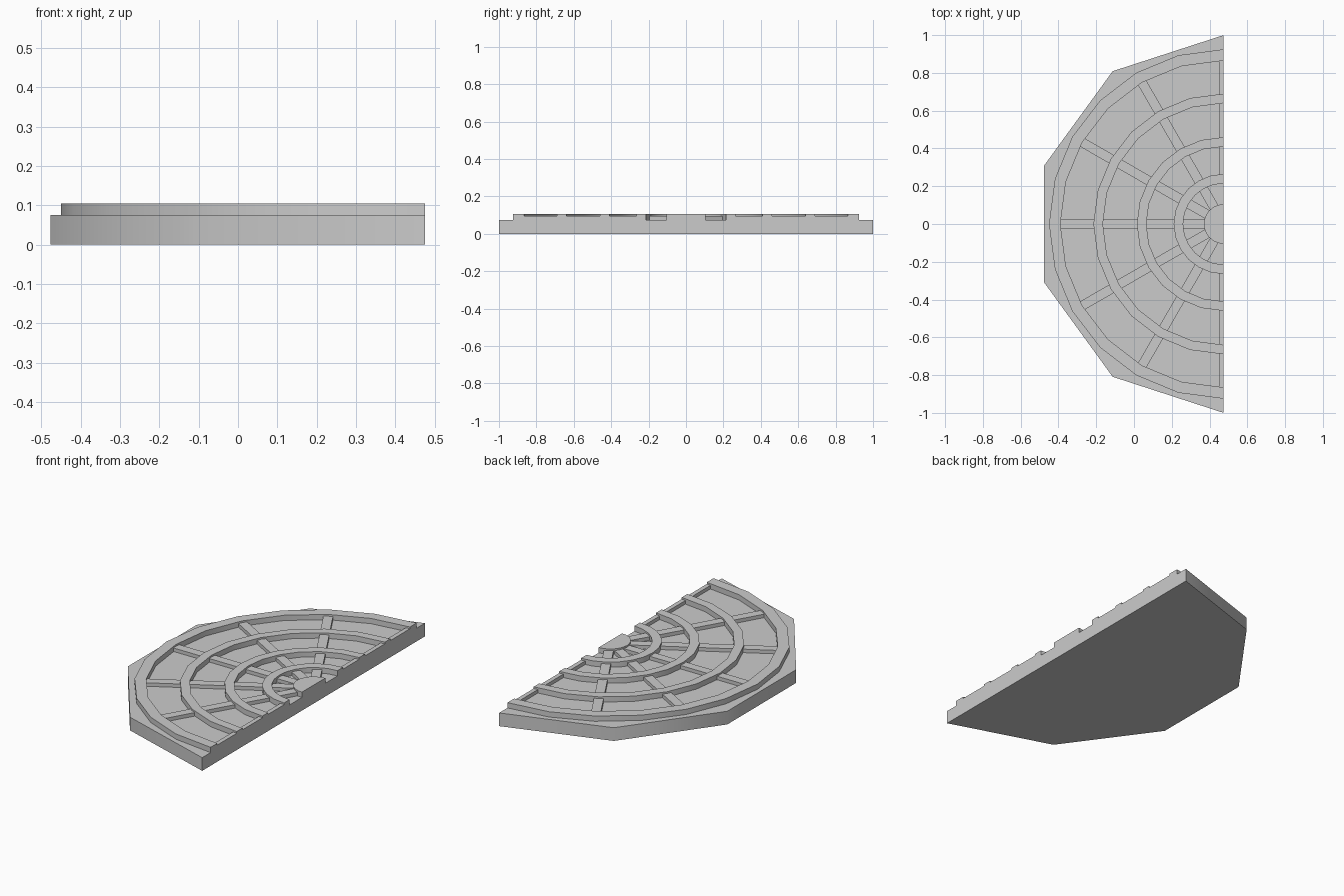
import bpy, bmesh
from math import sin, cos, pi, radians

if "Cube" in bpy.data.objects:
    bpy.data.objects.remove(bpy.data.objects["Cube"])

CX = 0.475            # cut edge, which is also the centre of the arcs
FLOOR, SPOKE_TOP, RIM_TOP = 0.075, 0.095, 0.105

grey = bpy.data.materials.new("stone_grey")
grey.use_nodes = True
grey.diffuse_color = (0.6, 0.6, 0.6, 1)
grey.node_tree.nodes["Principled BSDF"].inputs["Base Color"].default_value = (0.6, 0.6, 0.6, 1)


def arc(radius, steps):
    """Half circle of points bulging towards -x."""
    return [(CX - radius * sin(pi * i / steps), radius * cos(pi * i / steps))
            for i in range(steps + 1)]


def prism(name, outline, z0, z1, smooth=None):
    """Extrude a flat outline from z0 to z1."""
    bm = bmesh.new()
    face = bm.faces.new([bm.verts.new((x, y, z0)) for x, y in outline])
    top = bmesh.ops.extrude_face_region(bm, geom=[face])["geom"]
    verts = [v for v in top if isinstance(v, bmesh.types.BMVert)]
    bmesh.ops.translate(bm, verts=verts, vec=(0, 0, z1 - z0))
    bmesh.ops.recalc_face_normals(bm, faces=bm.faces)
    mesh = bpy.data.meshes.new(name)
    bm.to_mesh(mesh)
    bm.free()
    mesh.materials.append(grey)
    obj = bpy.data.objects.new(name, mesh)
    bpy.context.collection.objects.link(obj)
    if smooth:
        bpy.ops.object.select_all(action="DESELECT")
        obj.select_set(True)
        bpy.context.view_layer.objects.active = obj
        bpy.ops.object.shade_smooth_by_angle(angle=radians(smooth))
    return obj


# Half decagon slab
prism("base_slab", arc(1.0, 5), 0, FLOOR, 40)

# Central hub and concentric raised rings
prism("hub", arc(0.105, 12), FLOOR, RIM_TOP, 30)
rings = [(0.215, 0.265), (0.41, 0.46), (0.64, 0.69), (0.865, 0.925)]
for n, (inner, outer) in enumerate(rings):
    prism(f"ring_{n + 1}", arc(outer, 12) + arc(inner, 12)[::-1], FLOOR, RIM_TOP, 30)

# Radial spokes between the rings; the end ones are halved by the cut edge
starts = [0.1] + [r[1] - 0.01 for r in rings[:-1]]
ends = [r[0] + 0.01 for r in rings]
for band, (r0, r1) in enumerate(zip(starts, ends)):
    for k in range(7):
        if band == 0 and k in (0, 6):
            continue
        a = pi * k / 6
        left = 0 if k == 0 else -0.025
        right = 0 if k == 6 else 0.025
        outline = [(CX - r * sin(a) - w * cos(a), r * cos(a) - w * sin(a))
                   for r, w in ((r0, left), (r1, left), (r1, right), (r0, right))]
        prism(f"spoke_{band + 1}_{k + 1}", outline, FLOOR, SPOKE_TOP)
